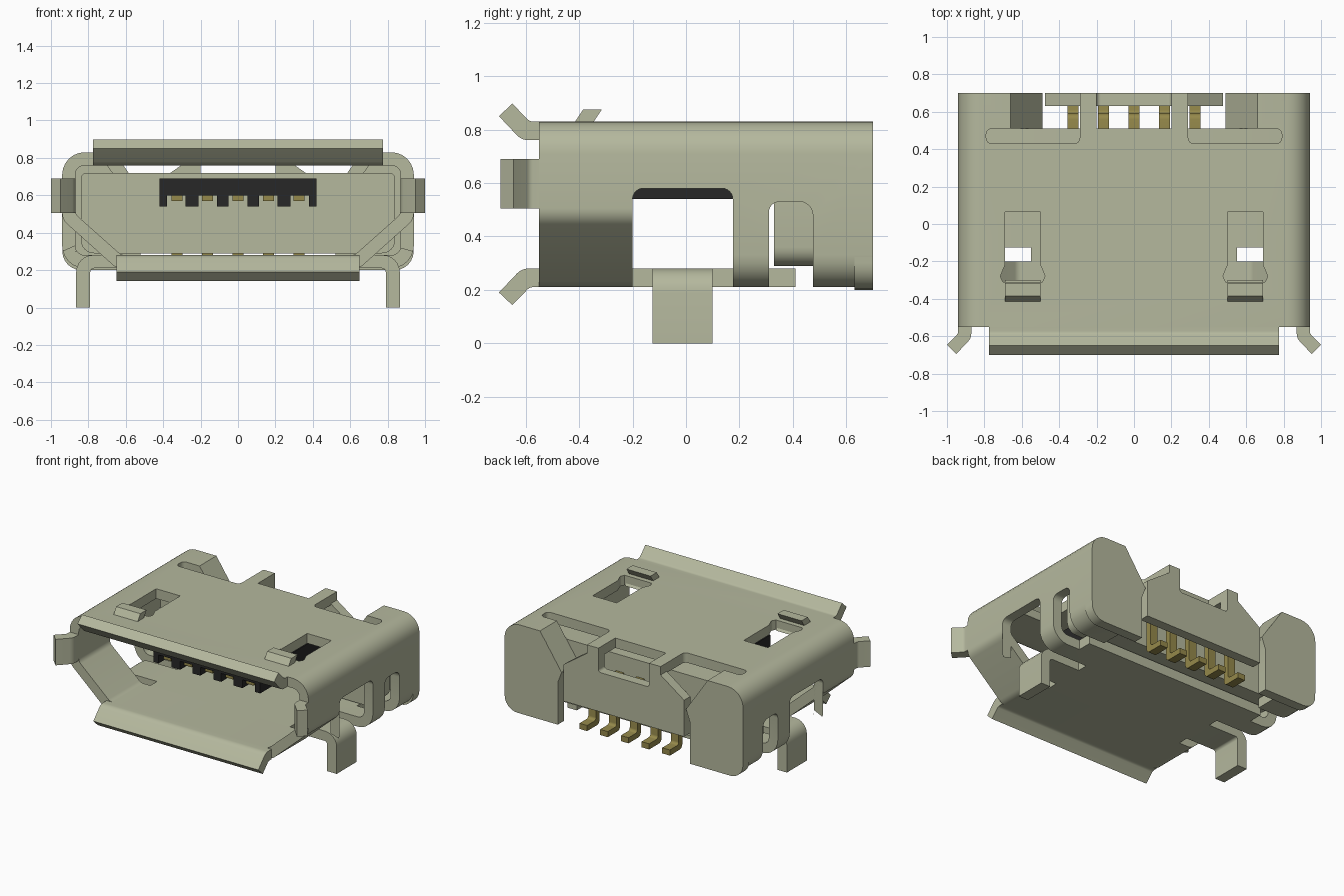
import bpy, bmesh, math
from mathutils import Vector

if "Cube" in bpy.data.objects:
    bpy.data.objects.remove(bpy.data.objects["Cube"])


def material(name, rgb):
    m = bpy.data.materials.new(name)
    m.use_nodes = True
    m.diffuse_color = (*rgb, 1)
    m.node_tree.nodes["Principled BSDF"].inputs["Base Color"].default_value = (*rgb, 1)
    return m


METAL = material("pale metal", (0.46, 0.48, 0.34))
BLACK = material("black plastic", (0.02, 0.02, 0.02))
GOLD = material("gold contact", (0.30, 0.25, 0.07))


def rounded(points, steps=6):
    """Outline from (a, b) or (a, b, radius) corners."""
    out, n = [], len(points)
    for i, p in enumerate(points):
        v = Vector((p[0], p[1], 0))
        r = p[2] if len(p) > 2 else 0
        if not r:
            out.append((v.x, v.y))
            continue
        d1 = (Vector((*points[i - 1][:2], 0)) - v).normalized()
        d2 = (Vector((*points[(i + 1) % n][:2], 0)) - v).normalized()
        half = d1.angle(d2) / 2
        c = v + (d1 + d2).normalized() * r / math.sin(half)
        t = r / math.tan(half)
        e1, e2 = (v + d1 * t - c).normalized(), (v + d2 * t - c).normalized()
        for k in range(steps + 1):
            q = c + e1.slerp(e2, k / steps) * r
            out.append((q.x, q.y))
    return out


def symmetric(half):
    """Close a right-hand half outline with its mirror image."""
    return half + [(-p[0], *p[1:]) for p in reversed(half)]


def place(axis, a, b, d):
    return {"x": (d, a, b), "y": (a, d, b), "z": (a, b, d)}[axis]


def finish(name, bm, mat):
    bmesh.ops.recalc_face_normals(bm, faces=bm.faces)
    me = bpy.data.meshes.new(name)
    bm.to_mesh(me)
    bm.free()
    ob = bpy.data.objects.new(name, me)
    bpy.context.collection.objects.link(ob)
    me.materials.append(mat)
    return ob


def prism(name, points, axis, d0, d1, mat=METAL, sides=(1,)):
    """Extrude an outline along an axis, once for each side of x."""
    bm = bmesh.new()
    loop = rounded(points)
    for s in sides:
        ends = []
        for d in (d0, d1):
            cos = [Vector(place(axis, a, b, d)) for a, b in loop]
            ends.append([bm.verts.new((c.x * s, c.y, c.z)) for c in cos])
        bm.faces.new(ends[0])
        bm.faces.new(ends[1])
        for i in range(len(loop)):
            bm.faces.new((ends[0][i - 1], ends[0][i], ends[1][i], ends[1][i - 1]))
    return finish(name, bm, mat)


def box(name, x, y, z, mat=METAL, sides=(1,)):
    return prism(name, [(x[0], y[0]), (x[1], y[0]), (x[1], y[1]), (x[0], y[1])],
                 "z", z[0], z[1], mat, sides)


def tube(name, outer, inner, y0, y1):
    """Hollow section of the shell running along y."""
    bm = bmesh.new()
    rings = [[bm.verts.new((a, y, b)) for a, b in rounded(symmetric(h))]
             for h, y in ((outer, y0), (outer, y1), (inner, y1), (inner, y0))]
    for k in range(4):
        r, q = rings[k - 1], rings[k]
        for i in range(len(r)):
            bm.faces.new((r[i - 1], r[i], q[i], q[i - 1]))
    return finish(name, bm, METAL)


def cut(ob, cutter):
    m = ob.modifiers.new("cut", "BOOLEAN")
    m.operation, m.solver, m.object = "DIFFERENCE", "EXACT", cutter
    bpy.context.view_layer.objects.active = ob
    bpy.ops.object.modifier_apply(modifier=m.name)
    bpy.data.objects.remove(cutter)


def smooth(ob):
    bpy.ops.object.select_all(action="DESELECT")
    ob.select_set(True)
    bpy.context.view_layer.objects.active = ob
    bpy.ops.object.shade_smooth_by_angle(angle=math.radians(30))


BOTH = (1, -1)

# Shell: tapered mouth and square rear
front = tube("front_shell",
             [(0.94, 0.83, 0.12), (0.94, 0.47, 0.08), (0.65, 0.21, 0.08)],
             [(0.87, 0.76, 0.05), (0.87, 0.5, 0.05), (0.623, 0.28, 0.05)], -0.55, -0.2)
rear = tube("rear_shell",
            [(0.94, 0.83, 0.12), (0.94, 0.21, 0.12)],
            [(0.87, 0.76, 0.05), (0.87, 0.28, 0.05)], -0.2, 0.7)

# Side openings, side slots and rear openings
cut(rear, prism("side_cut", [(-0.3, 0.1), (0.175, 0.1), (0.175, 0.58, 0.04),
                             (-0.2, 0.58, 0.04), (-0.2, 0.3), (-0.3, 0.3)],
                "x", 0.55, 1.1, sides=BOTH))
cut(rear, prism("slot_cut", [(0.31, 0.1), (0.475, 0.1), (0.475, 0.53, 0.05), (0.31, 0.53, 0.04)],
                "x", 0.72, 1.1, sides=BOTH))
cut(rear, box("floor_cut", (-0.65, 0.65), (0.41, 0.8), (0.1, 0.4)))
cut(rear, box("floor_gap_cut", (0.6, 0.8), (0.41, 0.475), (0.1, 0.4), sides=BOTH))
cut(rear, box("roof_cut", (-0.66, 0.66), (0.51, 0.8), (0.6, 0.9)))
cut(rear, prism("roof_slot_cut", [(0.29, 0.43, 0.03), (0.79, 0.43, 0.03), (0.79, 0.51, 0.03),
                                  (0.6, 0.51), (0.6, 0.53), (0.29, 0.53)],
                "z", 0.6, 0.9, sides=BOTH))

# Latch windows in the roof, shared by both shell sections
window = [(0.5, 0.065), (0.69, 0.065), (0.69, -0.22), (0.715, -0.28, 0.02),
          (0.7, -0.31), (0.49, -0.31), (0.475, -0.28, 0.02), (0.5, -0.22)]
for ob in (front, rear):
    cut(ob, prism("window_cut", window, "z", 0.7, 0.9, sides=BOTH))
    smooth(ob)

prism("latch_tabs", [(-0.3, 0.76), (-0.37, 0.76), (-0.415, 0.83), (-0.385, 0.875),
                     (-0.315, 0.875), (-0.345, 0.83)], "x", 0.5, 0.69, sides=BOTH)

# Flared lips around the mouth
lip = [(-0.55, 0.76), (-0.55, 0.83), (-0.585, 0.83, 0.03), (-0.65, 0.897),
       (-0.7, 0.85), (-0.615, 0.76, 0.06)]
smooth(prism("top_lip", lip, "x", -0.775, 0.775))
smooth(prism("bottom_lip", [(p[0], 1.04 - p[1], *p[2:]) for p in lip], "x", -0.65, 0.65))
smooth(prism("side_lips", [(0.87, -0.55), (0.94, -0.55), (0.94, -0.585, 0.03), (1.0, -0.645),
                           (0.95, -0.695), (0.87, -0.61, 0.06)],
             "z", 0.505, 0.69, sides=BOTH))

# Mounting legs
smooth(prism("mounting_legs", [(0.53, 0.21), (0.53, 0.28), (0.865, 0.28, 0.09), (0.865, 0),
                               (0.79, 0), (0.79, 0.21, 0.02)], "y", -0.125, 0.1, sides=BOTH))

# Folded rear flaps with sloping upper edges
smooth(prism("rear_flaps", [(0.939, 0.829, 0.12), (0.939, 0.2, 0.1), (0.52, 0.2),
                            (0.52, 0.5), (0.49, 0.58), (0.66, 0.829)],
             "y", 0.63, 0.7, sides=BOTH))
prism("sloping_flaps", [(0.66, 0.83), (0.49, 0.58), (0.55, 0.54), (0.7, 0.76)],
      "y", 0.51, 0.699, sides=BOTH)

# Rear plate hung from two arms
prism("rear_plate", symmetric([(0.475, 0.38), (0.475, 0.64), (0.29, 0.77), (0.29, 0.83),
                               (0.2, 0.83), (0.2, 0.66, 0.02)]), "y", 0.63, 0.7)
box("plate_arms", (0.2, 0.29), (0.5, 0.635), (0.76, 0.83), sides=BOTH)

# Insulating body and tongue
smooth(prism("insulator", symmetric([(0.84, 0.72, 0.03), (0.84, 0.29, 0.07)]), "y", 0.33, 0.51))
box("tongue", (-0.42, 0.42), (-0.35, 0.34), (0.6, 0.69), BLACK)
for x, w in ((0.4, 0.02), (0.245, 0.035), (0.082, 0.03)):
    box("tongue_rib", (x - w, x + w), (-0.35, 0.34), (0.54, 0.601), BLACK, BOTH)

# Contacts: blade under the tongue, drop and solder foot
for i in range(-2, 3):
    x = i * 0.163
    box("contact_blade", (x - 0.03, x + 0.03), (-0.33, 0.34), (0.57, 0.601), GOLD)
    smooth(prism("contact_foot", [(0.5, 0.6), (0.59, 0.6, 0.03), (0.59, 0.25, 0.02), (0.69, 0.25),
                                  (0.69, 0.21), (0.55, 0.21, 0.03), (0.55, 0.56), (0.5, 0.56)],
                 "x", x - 0.03, x + 0.03, GOLD))
